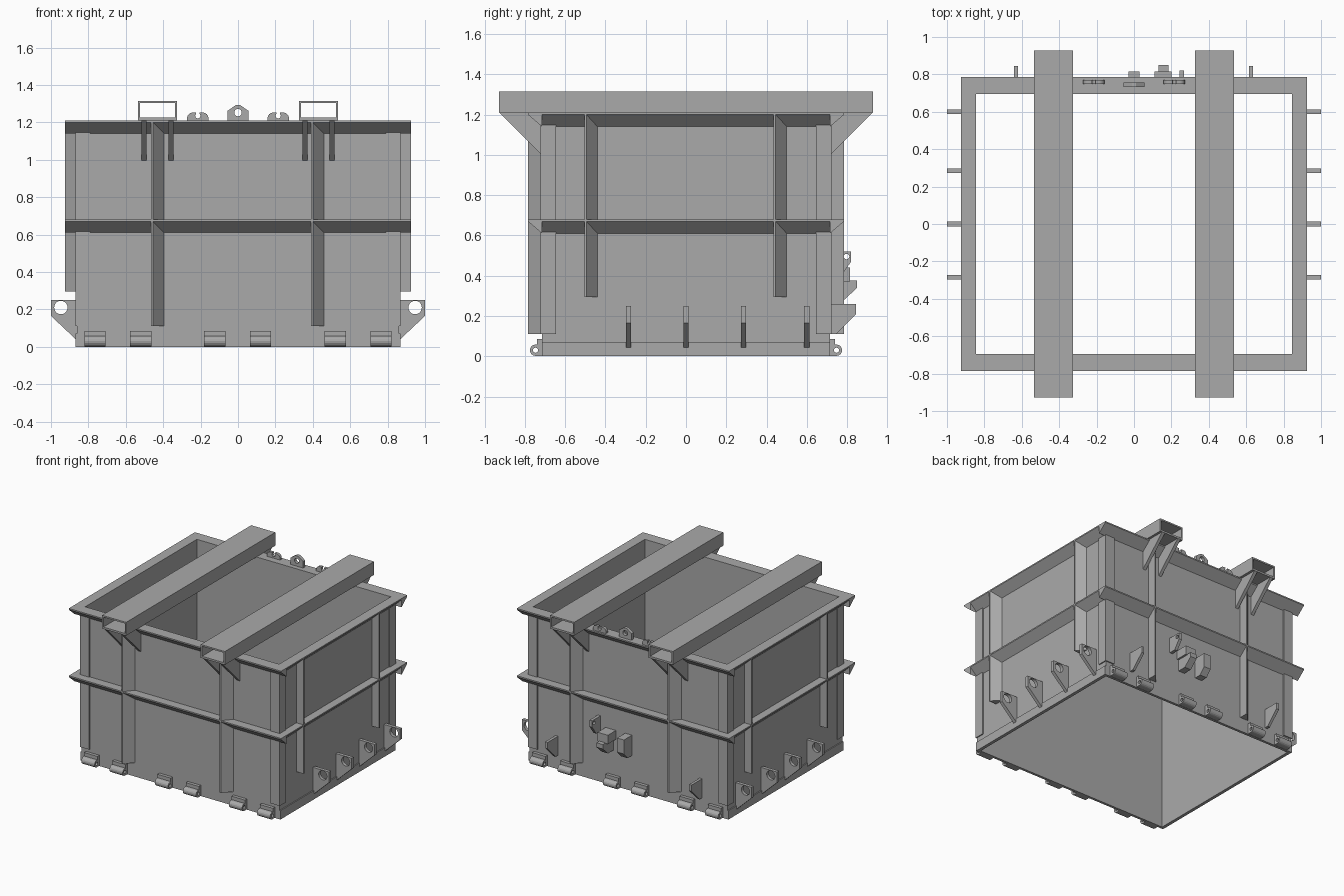
import bpy, bmesh, math
from mathutils import Matrix, Vector

cube = bpy.data.objects.get("Cube")
if cube:
    bpy.data.objects.remove(cube, do_unlink=True)

steel = bpy.data.materials.new("grey steel")
steel.use_nodes = True
GREY = (0.4, 0.4, 0.4, 1)
steel.diffuse_color = GREY
steel.node_tree.nodes["Principled BSDF"].inputs["Base Color"].default_value = GREY

# Axis along which a flat outline (u, v) is extruded
PLACE = {
    "X": lambda u, v, w: Vector((w, u, v)),
    "Y": lambda u, v, w: Vector((u, w, v)),
    "Z": lambda u, v, w: Vector((u, v, w)),
}


def circle(u, v, r, n=20):
    return [(u + r * math.cos(2 * math.pi * i / n),
             v + r * math.sin(2 * math.pi * i / n)) for i in range(n)]


def arc(u, v, r, a0, a1, n=8):
    angles = [math.radians(a0 + (a1 - a0) * i / n) for i in range(n + 1)]
    return [(u + r * math.cos(a), v + r * math.sin(a)) for a in angles]


def rect(u0, u1, v0, v1):
    return [(u0, v0), (u1, v0), (u1, v1), (u0, v1)]


def prism(name, axis, outline, w0, w1, holes=(), turn=False):
    """Extrude an outline with optional holes; turn spins it half round z."""
    bm = bmesh.new()
    place = PLACE[axis]
    for loop in [outline, *holes]:
        vs = [bm.verts.new(place(u, v, w0)) for u, v in loop]
        for a, b in zip(vs, vs[1:] + vs[:1]):
            bm.edges.new((a, b))
    bmesh.ops.triangle_fill(bm, use_beauty=True, edges=bm.edges[:])
    ext = bmesh.ops.extrude_face_region(bm, geom=bm.faces[:])
    moved = [g for g in ext["geom"] if isinstance(g, bmesh.types.BMVert)]
    bmesh.ops.translate(bm, verts=moved, vec=place(0, 0, w1 - w0))
    if turn:
        bm.transform(Matrix.Rotation(math.pi, 4, "Z"))
    bmesh.ops.recalc_face_normals(bm, faces=bm.faces[:])
    mesh = bpy.data.meshes.new(name)
    bm.to_mesh(mesh)
    bm.free()
    mesh.materials.append(steel)
    obj = bpy.data.objects.new(name, mesh)
    bpy.context.collection.objects.link(obj)
    return obj


BX, BY = 0.862, 0.715      # outer wall faces
RX, RY = 0.925, 0.785      # outer reach of the stiffeners
IX, IY = 0.845, 0.695      # inner opening
TOP = 1.21

# Open-ended box shell and its rim
prism("box_walls", "Z", rect(-BX, BX, -BY, BY), 0, TOP - 0.01,
      holes=[rect(-IX, IX, -IY, IY)])
prism("top_rim", "Z", rect(-RX, RX, -RY, RY), TOP - 0.01, TOP,
      holes=[rect(-IX, IX, -IY, IY)])

for turn in (False, True):
    end = "back" if turn else "front"
    side = "left" if not turn else "right"

    # Horizontal stiffeners: flat top, thin lip, sloping underside
    for level, z in (("upper", TOP), ("middle", 0.68)):
        prism(f"{end}_{level}_stiffener", "X",
              [(-BY, z), (-RY, z), (-RY, z - 0.01), (-BY, z - 0.07)],
              -RX, RX, turn=turn)
        prism(f"{side}_{level}_stiffener", "Y",
              [(BX, z), (RX, z), (RX, z - 0.01), (BX, z - 0.07)],
              -BY, BY, turn=turn)

    # Vertical stiffeners
    for x in (-0.465, 0.39):
        prism(f"{end}_upright", "Z",
              [(x, -BY), (x, -RY), (x + 0.01, -RY), (x + 0.07, -BY)],
              0.11, TOP - 0.01, turn=turn)
    for y in (-0.505, 0.435):
        prism(f"{side}_upright", "Z",
              [(BX, y), (RX, y), (RX, y + 0.01), (BX, y + 0.065)],
              0.295, TOP - 0.01, turn=turn)

    # Corner angle plates
    for s in (-1, 1):
        t = 0.008
        prism(f"{end}_corner_angle", "Z",
              [(s * 0.79, -BY), (s * 0.79, -BY - t), (s * (BX + t), -BY - t),
               (s * (BX + t), -0.645), (s * BX, -0.645), (s * BX, -BY)],
              0.11, TOP - 0.04, turn=turn)

    # Bottom edge strip on the side
    prism(f"{side}_base_strip", "Z", rect(BX, BX + 0.008, -BY, BY),
          0, 0.07, turn=turn)

    # Hinge knuckles along the bottom edge
    knuckle = ([(-BY, 0.085), (-0.74, 0.085), (-0.74, 0.058)]
               + arc(-0.747, 0.03, 0.028, 90, 270) + [(-BY, 0.002)])
    for x in (-0.765, -0.52, -0.125, 0.12, 0.52, 0.765):
        hinge = prism(f"{end}_hinge", "X", knuckle, x - 0.057, x + 0.057,
                      holes=[circle(-0.747, 0.03, 0.013, 12)], turn=turn)

    # Gussets under the lifting tubes
    for x in (-0.503, -0.358, 0.358, 0.503):
        prism(f"{end}_gusset", "X",
              [(-BY, TOP), (-0.928, TOP), (-BY, 0.997)],
              x - 0.013, x + 0.013, turn=turn)

# Side lifting lugs, the same on both sides
for s in (-1, 1):
    for y in (-0.285, 0, 0.285, 0.6):
        prism("side_lug", "Y",
              [(s * u, v) for u, v in
               ((BX, 0.25), (1, 0.25), (1, 0.165), (BX, 0.035))],
              y - 0.013, y + 0.013, holes=[circle(s * 0.947, 0.21, 0.036)])

# Hollow fork tubes across the top
for s in (-1, 1):
    prism("fork_tube", "Y", rect(s * 0.535, s * 0.325, TOP, 1.315),
          -0.928, 0.928, holes=[rect(s * 0.523, s * 0.337, TOP + 0.015, 1.303)])

# Lugs standing on the back rim
prism("rim_centre_lug", "Y",
      [(-0.055, TOP), (0.055, TOP), (0.055, 1.262), (0.012, 1.292),
       (-0.012, 1.292), (-0.055, 1.262)],
      0.732, 0.757, holes=[circle(0, 1.252, 0.02, 16)])
for s in (-1, 1):
    x = s * 0.215
    prism("rim_slotted_lug", "Y",
          [(x - 0.057, TOP), (x + 0.057, TOP)]
          + arc(x + 0.027, 1.222, 0.03, 0, 90)
          + [(x + 0.01, 1.252)]
          + arc(x, 1.235, 0.014, 45, -225)
          + [(x - 0.01, 1.252)]
          + arc(x - 0.027, 1.222, 0.03, 90, 180),
          0.748, 0.77)

# Back wall fittings: outer lugs, latch plates and bracket
for x in (-0.63, 0.625):
    prism("back_lug", "X",
          [(BY, 0.26), (0.845, 0.26), (0.845, 0.21), (0.745, 0.11), (BY, 0.11)],
          x - 0.011, x + 0.011)
prism("latch_plate", "X",
      [(BY, 0.52), (0.82, 0.52), (0.82, 0.47), (0.77, 0.4), (BY, 0.4)],
      0.243, 0.267, holes=[circle(0.797, 0.495, 0.014, 12)])
prism("latch_bracket", "X", rect(BY, 0.815, 0.37, 0.44), 0.11, 0.2)
prism("latch_hook", "X",
      [(BY, 0.375), (0.85, 0.375), (0.85, 0.34), (0.785, 0.28), (BY, 0.28)],
      0.13, 0.185)
prism("latch_rest", "X",
      [(BY, 0.44), (0.815, 0.44), (0.815, 0.33), (0.77, 0.28), (BY, 0.28)],
      -0.03, 0.03)
